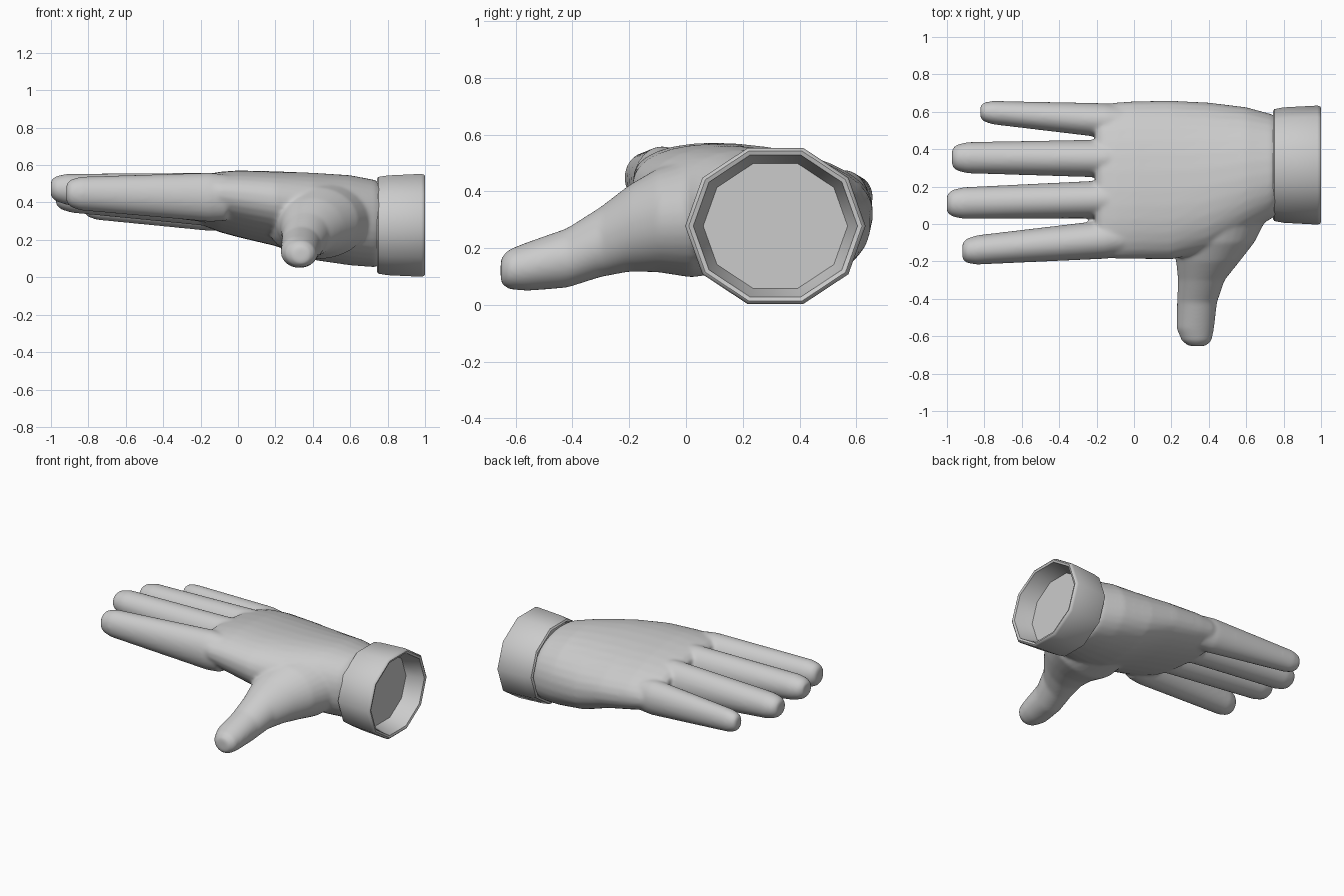
import bpy, bmesh
from math import cos, sin, pi, copysign

cube = bpy.data.objects.get("Cube")
if cube:
    bpy.data.objects.remove(cube, do_unlink=True)

grey = bpy.data.materials.new("soft grey")
grey.use_nodes = True
grey.diffuse_color = (0.6, 0.6, 0.6, 1)
grey.node_tree.nodes["Principled BSDF"].inputs["Base Color"].default_value = (0.6, 0.6, 0.6, 1)


def finish(bm, name):
    bmesh.ops.recalc_face_normals(bm, faces=bm.faces)
    mesh = bpy.data.meshes.new(name)
    bm.to_mesh(mesh)
    bm.free()
    mesh.materials.append(grey)
    obj = bpy.data.objects.new(name, mesh)
    bpy.context.collection.objects.link(obj)
    return obj


def loft(bm, sections, axis="x", sides=32, power=2.0, tilt=0.0, start=0.5):
    """Skin closed rings: (position, side centre, side radius, z centre, z radius)."""
    rings = []
    for pos, side, rs, z, rz in sections:
        ring = []
        for i in range(sides):
            a = 2 * pi * (i + start) / sides
            c, s = (copysign(abs(v) ** (2 / power), v) for v in (cos(a), sin(a)))
            u, w = side + rs * c, z + rz * s + tilt * rs * c
            ring.append(bm.verts.new((pos, u, w) if axis == "x" else (u, pos, w)))
        rings.append(ring)
    for a, b in zip(rings, rings[1:]):
        for i in range(sides):
            j = (i + 1) % sides
            bm.faces.new((a[i], a[j], b[j], b[i]))
    bm.faces.new(rings[0])
    bm.faces.new(rings[-1])


hand = bmesh.new()

# Palm, from the wrist to the knuckles, lower on the little finger side
loft(hand, [
    (0.78, 0.312, 0.25, 0.285, 0.2),
    (0.735, 0.308, 0.28, 0.287, 0.23),
    (0.6, 0.29, 0.335, 0.305, 0.237),
    (0.4, 0.25, 0.4, 0.326, 0.227),
    (0.2, 0.235, 0.425, 0.367, 0.192),
    (0.0, 0.235, 0.422, 0.393, 0.17),
    (-0.1, 0.232, 0.418, 0.403, 0.152),
    (-0.17, 0.23, 0.405, 0.41, 0.13),
    (-0.205, 0.23, 0.37, 0.413, 0.1),
], power=2.2, tilt=-0.11)

# Thumb, flaring into the palm
loft(hand, [
    (-0.653, 0.338, 0.045, 0.12, 0.045),
    (-0.625, 0.335, 0.08, 0.125, 0.07),
    (-0.56, 0.328, 0.1, 0.135, 0.086),
    (-0.42, 0.337, 0.107, 0.165, 0.105),
    (-0.3, 0.36, 0.125, 0.222, 0.124),
    (-0.2, 0.395, 0.17, 0.27, 0.153),
    (-0.1, 0.42, 0.223, 0.298, 0.183),
    (0.02, 0.425, 0.28, 0.308, 0.212),
    (0.2, 0.41, 0.24, 0.315, 0.19),
], axis="y")

# Fingers: tip (x, y, y radius, z, z radius) and base at the knuckle
fingers = [
    ((-0.918, -0.145, 0.076, 0.45, 0.086), (-0.15, -0.082, 0.104, 0.428, 0.132)),
    ((-1.0, 0.11, 0.083, 0.475, 0.078), (-0.15, 0.132, 0.102, 0.425, 0.135)),
    ((-0.973, 0.355, 0.082, 0.432, 0.079), (-0.15, 0.35, 0.102, 0.405, 0.133)),
    ((-0.822, 0.6, 0.06, 0.383, 0.07), (-0.15, 0.553, 0.093, 0.362, 0.115)),
]
for tip, base in fingers:
    rings = []
    for t, k in ((-0.12, 0.9), (0, 1), (0.5, 1), (0.9, 1), (0.97, 0.85), (1, 0.58)):
        x, y, ry, z, rz = (b + (e - b) * t for b, e in zip(base, tip))
        rings.append((x, y, ry * k, z, rz * k))
    loft(hand, rings, sides=24)

glove = finish(hand, "glove_hand")
remesh = glove.modifiers.new("Fuse", "REMESH")
remesh.mode = "VOXEL"
remesh.voxel_size = 0.008
remesh.use_smooth_shade = True
blend = glove.modifiers.new("Blend", "SMOOTH")
blend.factor = 0.5
blend.iterations = 24

# Ten-sided cuff: outer wall, rounded rim, hollow inside and floor
cuff = bmesh.new()
loft(cuff, [(x, 0.315, 0.318 * k, 0.278, 0.289 * k) for x, k in (
    (0.76, 0.85), (0.742, 0.9), (0.75, 0.94), (0.8, 0.97), (0.98, 1.0),
    (0.995, 0.985), (1.0, 0.96), (0.995, 0.91), (0.97, 0.89), (0.88, 0.8))],
    sides=10, start=0)
cuff_obj = finish(cuff, "wrist_cuff")
bpy.ops.object.select_all(action="DESELECT")
cuff_obj.select_set(True)
bpy.context.view_layer.objects.active = cuff_obj
bpy.ops.object.shade_smooth_by_angle(angle=0.7)
